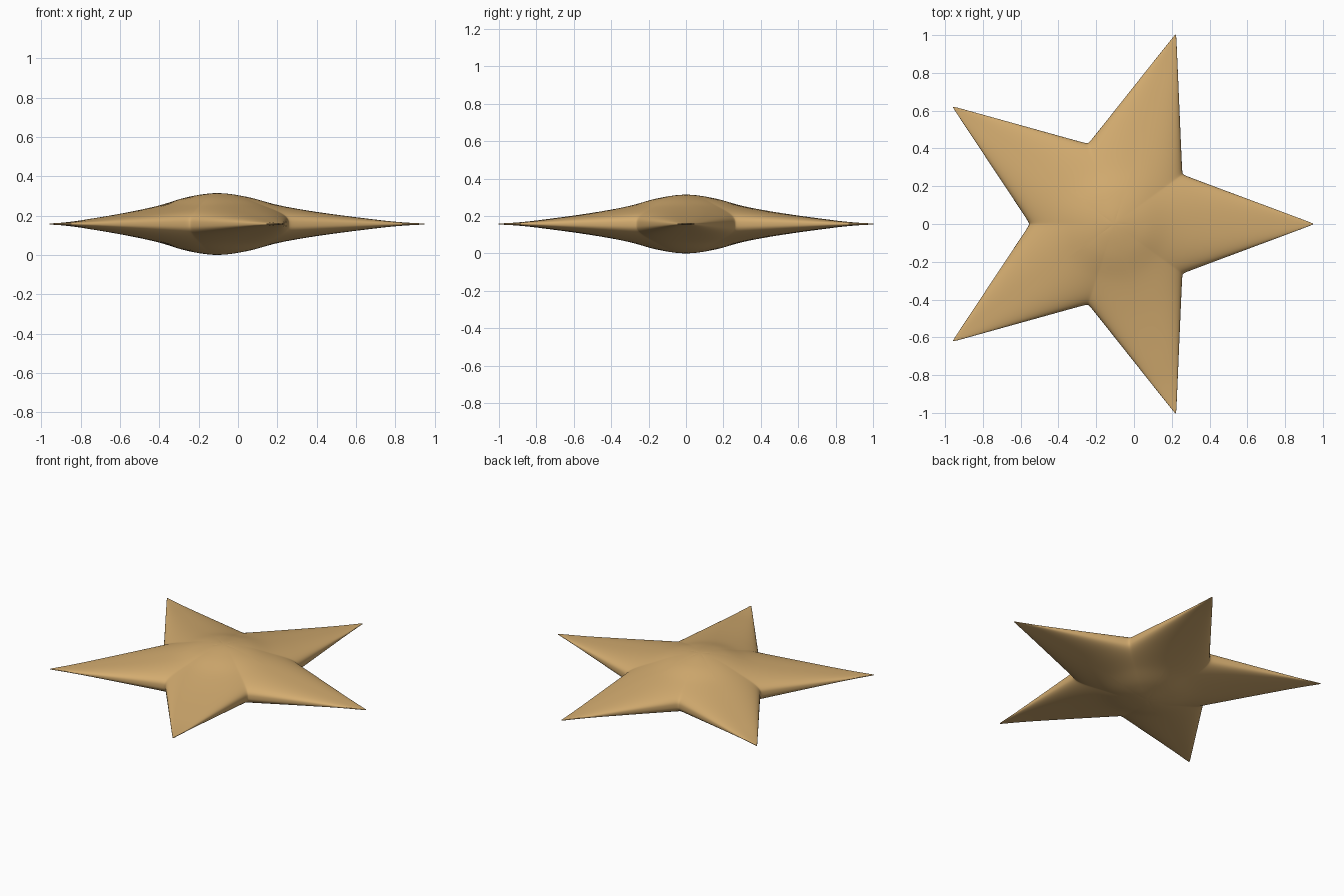
import bpy, bmesh, math

if "Cube" in bpy.data.objects:
    bpy.data.objects.remove(bpy.data.objects["Cube"])

CX, MID = -0.105, 0.157          # star centre and mid height
L, SLOPE, HALF = 1.062, 0.373, math.pi / 5
RIDGE = [.157, .138, .098, .070, .048, .029, .012, .003]   # half thickness every 0.15
N, M, P = 24, 32, 2.8            # rays per half arm, rings, edge fullness


def ridge(r):
    # smooth interpolation of the half thickness along an arm
    x = min(max(r / 0.15, 0), 6.9999)
    i = int(x)
    f = x - i
    b, c = RIDGE[i], RIDGE[i + 1]
    a = RIDGE[abs(i - 1)]
    d = RIDGE[min(i + 2, 7)]
    return 0.5 * (2*b + (c - a)*f + (2*a - 5*b + 4*c - d)*f*f + (3*b - a - 3*c + d)*f**3)


def outline(alpha):
    # radius at an angle from the arm axis, with rounded tip and notch
    a = math.hypot(alpha, 0.0028)
    a = HALF - math.hypot(HALF - a, 0.018)
    a = max(a, 0.0026)
    return a, SLOPE * L / (math.sin(a) + SLOPE * math.cos(a))


# ray directions, clustered towards tips and notches
rays = []
for arm in range(5):
    for i in range(-N, N):
        t = abs(i) / N
        alpha = HALF * (0.5 - 0.5 * math.cos(math.pi * t))
        rays.append((arm * 2 * HALF + math.copysign(alpha, i), alpha))

bm = bmesh.new()


def ring(k, side):
    s = math.sin(0.5 * math.pi * k / M)
    verts = []
    for theta, alpha in rays:
        a, R = outline(alpha)
        r = s * R
        v = s * (L - R * math.cos(a)) / (L - r * math.cos(a))
        z = ridge(r) * max(0, 1 - min(v, 1) ** P) ** (1 / P)
        verts.append(bm.verts.new((CX + r * math.cos(theta), r * math.sin(theta), MID + side * z)))
    return verts


# upper and lower skins share the rim
rim = ring(M, 0)
for side in (1, -1):
    pole = bm.verts.new((CX, 0, MID + side * RIDGE[0]))
    prev = None
    for k in range(1, M + 1):
        cur = rim if k == M else ring(k, side)
        for j in range(len(rays)):
            q = (j + 1) % len(rays)
            if prev is None:
                bm.faces.new((pole, cur[j], cur[q]))
            else:
                bm.faces.new((prev[j], cur[j], cur[q], prev[q]))
        prev = cur
bmesh.ops.recalc_face_normals(bm, faces=bm.faces)
for f in bm.faces:
    f.smooth = True

me = bpy.data.meshes.new("star_body")
bm.to_mesh(me)
bm.free()
star = bpy.data.objects.new("star_body", me)
bpy.context.collection.objects.link(star)

mat = bpy.data.materials.new("sand")
mat.diffuse_color = (0.65, 0.41, 0.16, 1)
mat.use_nodes = True
mat.node_tree.nodes["Principled BSDF"].inputs["Base Color"].default_value = mat.diffuse_color
me.materials.append(mat)
